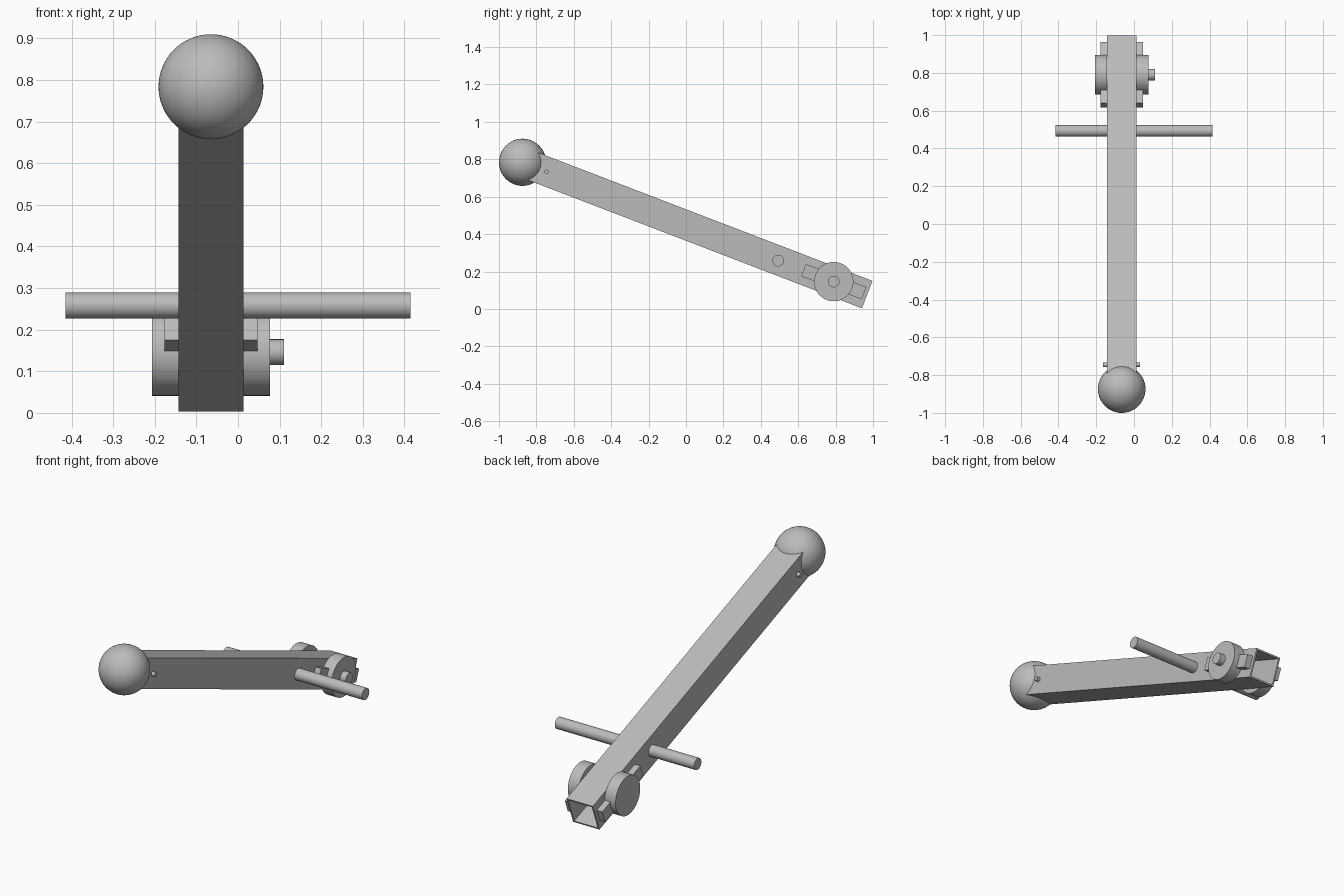
import bpy, bmesh, math
from mathutils import Matrix, Vector

old = bpy.data.objects.get("Cube")
if old:
    bpy.data.objects.remove(old, do_unlink=True)

grey = bpy.data.materials.new("plain grey")
grey.use_nodes = True
colour = (0.5, 0.5, 0.5, 1)
grey.diffuse_color = colour
grey.node_tree.nodes["Principled BSDF"].inputs["Base Color"].default_value = colour

# Beam frame: local y runs down the beam from the ball to the open end
TILT = Matrix.Rotation(math.radians(-21), 4, 'X')
MID_X = -0.065
SIDE = 0.157
LENGTH = 1.974
BALL = Vector((MID_X, -0.874, 0.784))


def finish(name, bm, matrix, smooth=False):
    mesh = bpy.data.meshes.new(name)
    bmesh.ops.recalc_face_normals(bm, faces=bm.faces)
    bm.to_mesh(mesh)
    bm.free()
    mesh.materials.append(grey)
    obj = bpy.data.objects.new(name, mesh)
    obj.matrix_world = matrix
    bpy.context.collection.objects.link(obj)
    if smooth:
        bpy.ops.object.select_all(action='DESELECT')
        obj.select_set(True)
        bpy.context.view_layer.objects.active = obj
        bpy.ops.object.shade_smooth_by_angle(angle=math.radians(35))
    return obj


def box(name, size, centre):
    bm = bmesh.new()
    bmesh.ops.create_cube(bm, size=1, matrix=Matrix.Diagonal((*size, 1)))
    return finish(name, bm, Matrix.Translation(centre) @ TILT)


def cross_cylinder(name, radius, x0, x1, y, z, sides=48):
    """Cylinder lying along x between x0 and x1."""
    bm = bmesh.new()
    bmesh.ops.create_cone(bm, cap_ends=True, segments=sides, radius1=radius,
                          radius2=radius, depth=x1 - x0,
                          matrix=Matrix.Rotation(math.pi / 2, 4, 'Y'))
    return finish(name, bm, Matrix.Translation(((x0 + x1) / 2, y, z)), True)


# Square tube, open at the low end
bm = bmesh.new()
bmesh.ops.create_cube(bm, size=1, matrix=Matrix.Translation((0, LENGTH / 2, 0))
                      @ Matrix.Diagonal((SIDE, LENGTH, SIDE, 1)))
end = max(bm.faces, key=lambda f: f.calc_center_median().y)
bmesh.ops.inset_region(bm, faces=[end], thickness=0.012)
hole = bmesh.ops.extrude_face_region(bm, geom=[end])
bmesh.ops.translate(bm, vec=(0, 0.1 - LENGTH, 0),
                    verts=[v for v in hole["geom"] if isinstance(v, bmesh.types.BMVert)])
if end.is_valid:
    bmesh.ops.delete(bm, geom=[end], context='FACES_ONLY')
finish("beam_tube", bm, Matrix.Translation(BALL) @ TILT)

# Ball on the high end
bm = bmesh.new()
bmesh.ops.create_uvsphere(bm, u_segments=64, v_segments=32, radius=0.126)
finish("ball", bm, Matrix.Translation(BALL), True)

# Cross rod and small pin through the tube
cross_cylinder("cross_rod", 0.031, -0.415, 0.415, 0.493, 0.258)
cross_cylinder("ball_pin", 0.012, MID_X - 0.098, MID_X + 0.098, -0.745, 0.733, 24)

# Side plates and discs, mirrored about the beam
HUB_Y, HUB_Z = 0.79, 0.146
for side, s in (("right", -1), ("left", 1)):
    face = MID_X + s * SIDE / 2
    box(side + "_side_plate", (0.033, 0.346, 0.07), (face + s * 0.0165, HUB_Y, HUB_Z))
    outer = face + s * 0.0635
    cross_cylinder(side + "_disc", 0.105, min(face, outer), max(face, outer), HUB_Y, HUB_Z, 64)

# Axle stub on the left disc
cross_cylinder("axle_stub", 0.031, 0.07, 0.11, HUB_Y, HUB_Z)
